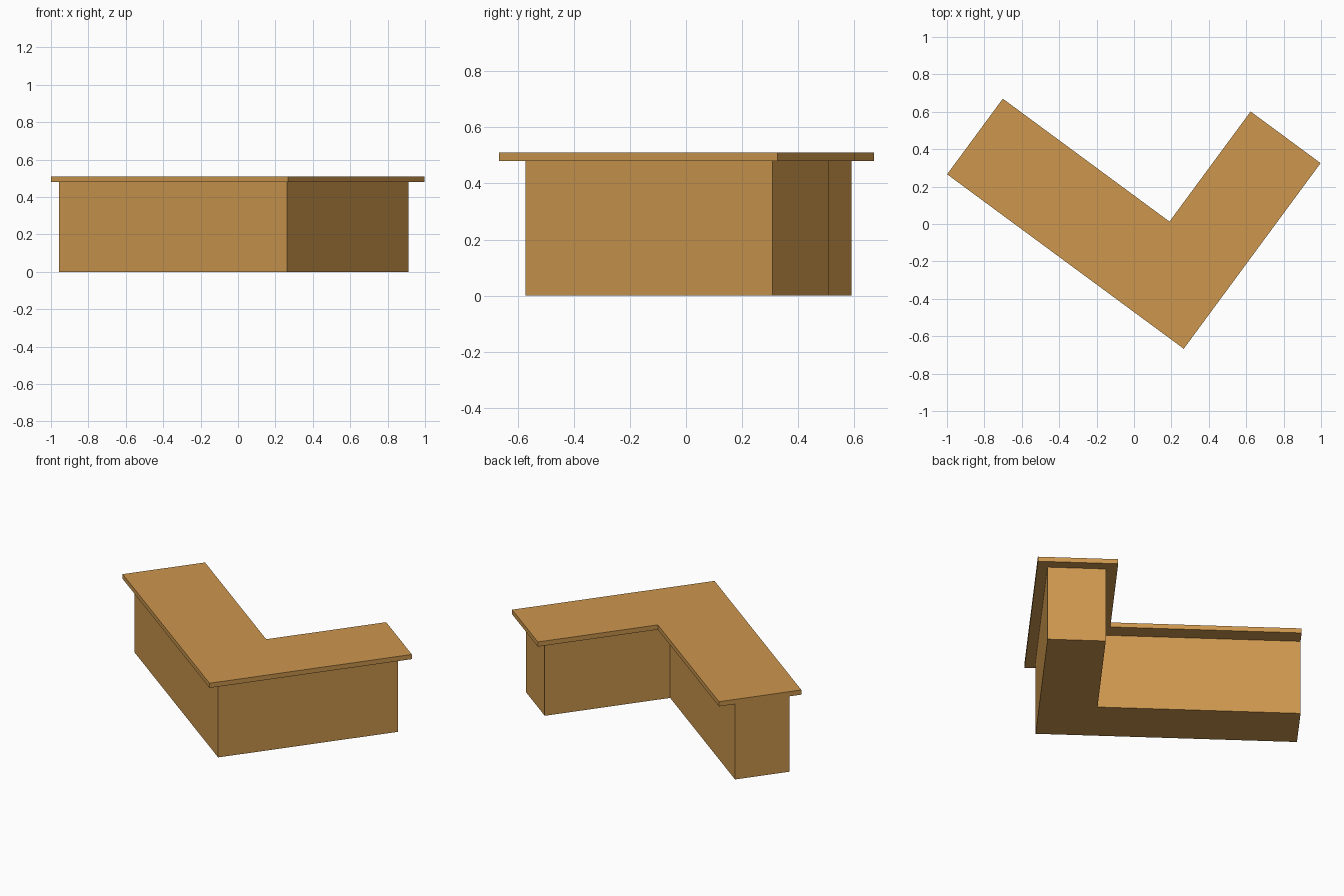
import bpy, bmesh, math
from mathutils import Matrix

if "Cube" in bpy.data.objects:
    bpy.data.objects.remove(bpy.data.objects["Cube"])

wood = bpy.data.materials.new("warm_wood")
wood.diffuse_color = (0.61, 0.31, 0.076, 1)
wood.use_nodes = True
wood.node_tree.nodes["Principled BSDF"].inputs["Base Color"].default_value = wood.diffuse_color

# Local frame: origin at the outer front corner of the top,
# local x runs along the long arm's front edge, local y along the short arm
FRAME = Matrix.Translation((0.266, -0.667, 0)) @ Matrix.Rotation(math.radians(-36.4), 4, 'Z')


def box(name, x0, x1, y0, y1, z0, z1):
    bm = bmesh.new()
    bmesh.ops.create_cube(bm, size=1)
    for v in bm.verts:
        v.co = ((x0 + x1) / 2 + v.co.x * (x1 - x0),
                (y0 + y1) / 2 + v.co.y * (y1 - y0),
                (z0 + z1) / 2 + v.co.z * (z1 - z0))
    bm.transform(FRAME)
    me = bpy.data.meshes.new(name)
    bm.to_mesh(me)
    bm.free()
    me.materials.append(wood)
    ob = bpy.data.objects.new(name, me)
    bpy.context.collection.objects.link(ob)
    return ob


# Counter tops meeting at a straight joint
box("short_arm_top", -0.465, 0, 0, 1.233, 0.48, 0.51)
box("long_arm_top", -1.572, -0.465, 0, 0.502, 0.48, 0.51)

# Solid bases, set back under the tops and flush at the long arm's end
box("short_arm_base", -0.397, -0.06, 0.073, 1.168, 0, 0.48)
box("long_arm_base", -1.572, -0.397, 0.073, 0.404, 0, 0.48)
